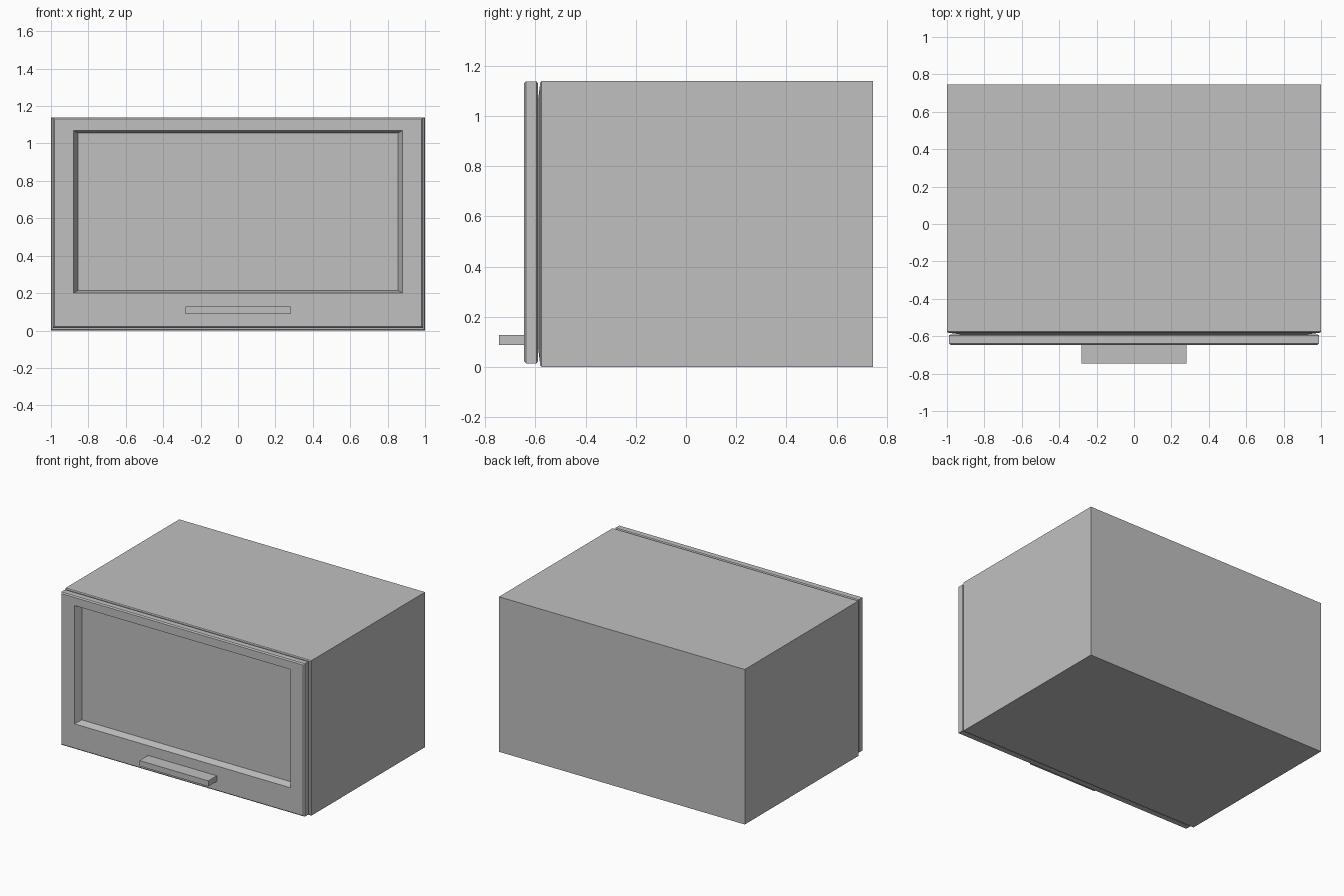
import bpy
import bmesh

if "Cube" in bpy.data.objects:
    bpy.data.objects.remove(bpy.data.objects["Cube"], do_unlink=True)

grey = bpy.data.materials.new("cabinet grey")
grey.use_nodes = True
grey.diffuse_color = (0.53, 0.53, 0.53, 1)
grey.node_tree.nodes["Principled BSDF"].inputs["Base Color"].default_value = grey.diffuse_color


def loft(name, rings):
    """Join rectangles (y, half width, bottom, top) into one closed solid."""
    bm = bmesh.new()
    loops = [[bm.verts.new(co) for co in
              ((-w, y, lo), (w, y, lo), (w, y, hi), (-w, y, hi))]
             for y, w, lo, hi in rings]
    for a, b in zip(loops, loops[1:]):
        for i in range(4):
            j = (i + 1) % 4
            bm.faces.new((a[i], a[j], b[j], b[i]))
    bm.faces.new(loops[0])
    bm.faces.new(loops[-1])
    bmesh.ops.recalc_face_normals(bm, faces=bm.faces)
    mesh = bpy.data.meshes.new(name)
    bm.to_mesh(mesh)
    bm.free()
    mesh.materials.append(grey)
    obj = bpy.data.objects.new(name, mesh)
    bpy.context.collection.objects.link(obj)
    return obj


# Closed box with a chamfered front edge and shallow raised front
loft("cabinet_body", [
    (0.745, 1.0, 0.0, 1.14),
    (-0.575, 1.0, 0.0, 1.14),
    (-0.581, 0.994, 0.006, 1.134),
    (-0.590, 0.93, 0.08, 1.06),
])

# Door with chamfered edges and a deep sloping recess
loft("door", [
    (-0.590, 0.982, 0.022, 1.13),
    (-0.596, 0.99, 0.014, 1.138),
    (-0.638, 0.99, 0.014, 1.138),
    (-0.646, 0.982, 0.022, 1.13),
    (-0.646, 0.88, 0.20, 1.07),
    (-0.593, 0.855, 0.215, 1.055),
])

# Flat ledge handle
loft("handle", [
    (-0.645, 0.28, 0.087, 0.128),
    (-0.745, 0.28, 0.087, 0.128),
])
